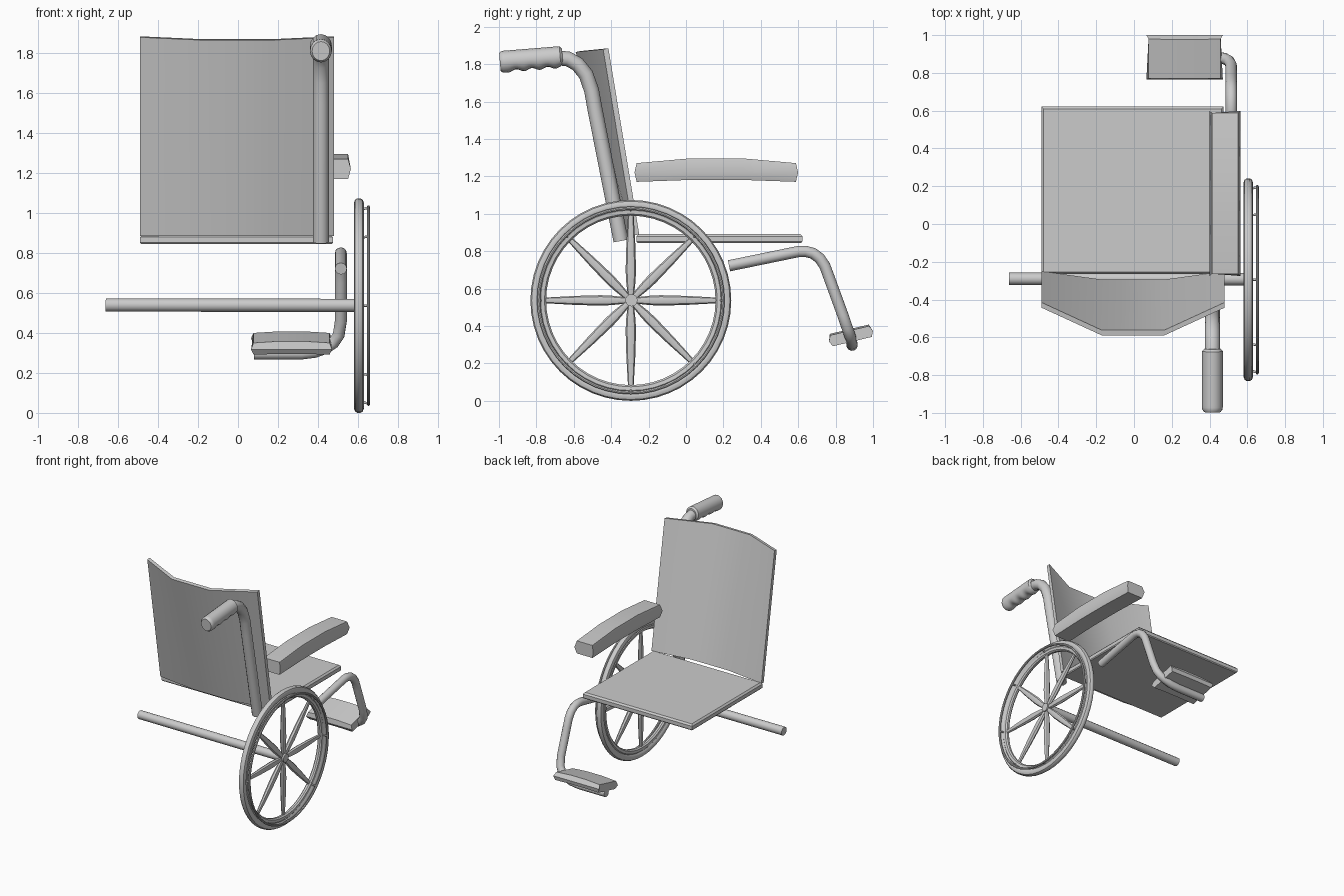
import bpy, bmesh
from math import sin, cos, pi, radians
from mathutils import Matrix, Vector

if "Cube" in bpy.data.objects:
    bpy.data.objects.remove(bpy.data.objects["Cube"])


def loft(name, rings, loop=False, matrix=Matrix(), angle=35):
    """Skin a list of equal-sized point rings; capped unless looped."""
    bm = bmesh.new()
    vr = [[bm.verts.new(matrix @ Vector(p)) for p in r] for r in rings]
    n = len(vr[0])
    for i in range(len(vr) if loop else len(vr) - 1):
        a, b = vr[i], vr[(i + 1) % len(vr)]
        for j in range(n):
            k = (j + 1) % n
            bm.faces.new((a[j], a[k], b[k], b[j]))
    if not loop:
        bm.faces.new(vr[0])
        bm.faces.new(vr[-1])
    bmesh.ops.recalc_face_normals(bm, faces=bm.faces)
    me = bpy.data.meshes.new(name)
    bm.to_mesh(me)
    bm.free()
    return finish(me, name, angle)


def finish(me, name, angle=35):
    ob = bpy.data.objects.new(name, me)
    bpy.context.collection.objects.link(ob)
    bpy.ops.object.select_all(action='DESELECT')
    ob.select_set(True)
    bpy.context.view_layer.objects.active = ob
    if ob.type == 'CURVE':
        bpy.ops.object.convert(target='MESH')
        ob = bpy.context.object
    bpy.ops.object.shade_smooth_by_angle(angle=radians(angle))
    return ob


def tube(name, pts, r):
    cu = bpy.data.curves.new(name, 'CURVE')
    cu.dimensions = '3D'
    cu.bevel_depth = r
    cu.bevel_resolution = 4
    cu.use_fill_caps = True
    sp = cu.splines.new('POLY')
    sp.points.add(len(pts) - 1)
    for p, co in zip(sp.points, pts):
        p.co = (*co, 1)
    return finish(cu, name)


def lathe(name, profile, centre, n=48):
    """Revolve a closed (radius, x) profile about the x axis."""
    rings = [[(x, r * cos(2 * pi * i / n), r * sin(2 * pi * i / n)) for r, x in profile]
             for i in range(n)]
    return loft(name, rings, True, Matrix.Translation(centre))


def pad(name, length, w, h, arch, matrix):
    """Faceted, slightly arched cushion lying along local x."""
    rings = []
    for t, up in ((-1, 0), (-.33, 1), (.33, 1), (1, 0)):
        x, top, bot = t * length / 2, h / 2 + up * arch, -h / 2 + up * arch * .4
        c, tip = w / 2 - .014, 0 if up else t * .012
        x0 = x - tip
        rings.append([(x0, -c, bot), (x, -w / 2, 0), (x0, -c, top),
                      (x0, c, top), (x, w / 2, 0), (x0, c, bot)])
    loft(name, rings, matrix=matrix)


# Seat with a softened edge
x0, x1, y0, y1 = -.49, .475, -.265, .622
loft("seat", [[(x0 + i, y0 + i, z), (x1 - i, y0 + i, z), (x1 - i, y1 - i, z), (x0 + i, y1 - i, z)]
              for z, i in ((.845, .006), (.852, 0), (.880, 0), (.893, .012))])

# Backrest: sling in three panels, bowed more at the top
loft("backrest", [[(x, -.25 - b * .3, .89), (x, -.415 - b, 1.885 - b * .1),
                   (x, -.443 - b, 1.880 - b * .1), (x, -.278 - b * .3, .885)]
                  for x, b in ((-.49, 0), (-.17, .147), (.16, .147), (.48, 0))])

# Back post
tube("back_post", [(.415, y, z) for y, z in
                   ((-.348, .855), (-.485, 1.55), (-.505, 1.66), (-.535, 1.745),
                    (-.58, 1.80), (-.63, 1.828), (-.70, 1.835))], .04)

# Hand grip with finger scallops underneath
a, b = Vector((.415, -.66, 1.838)), Vector((.415, -.995, 1.811))
rot = (b - a).to_track_quat('Z', 'Y')
side, up, ln = Vector((1, 0, 0)), Vector((0, -.08, 1)).normalized(), (b - a).length
rings = []
for i in range(27):
    t = i / 26
    r = .055 if 0 < i < 25 else (.042 if i == 0 else (.054 if i == 25 else .044))
    ring = []
    for j in range(16):
        ang = 2 * pi * j / 16
        dip = max(0, -sin(ang)) * .014 * (.5 + .5 * cos(2 * pi * 4 * t)) if t < .85 else 0
        ring.append(a.lerp(b, t) + side * (r * cos(ang)) + up * ((r + .004 - dip) * sin(ang)))
    rings.append(ring)
loft("hand_grip", rings, angle=40)

# Armrest
pad("armrest", .875, .165, .10, .025,
    Matrix.Translation((.4825, .162, 1.221)) @ Matrix.Rotation(pi / 2, 4, 'Z'))

# Leg support tube, turning under the foot plate
tube("leg_support", [(.515, .23, .722), (.515, .60, .798), (.515, .64, .799), (.515, .68, .788),
                     (.515, .715, .762), (.515, .742, .722), (.515, .765, .66),
                     (.515, .838, .46), (.504, .862, .39), (.478, .876, .35),
                     (.44, .884, .325), (.385, .887, .305), (.32, .888, .297),
                     (.08, .888, .297)], .03)

# Foot plate
pad("foot_plate", .405, .242, .060, .008,
    Matrix.Translation((.268, .882, .346)) @ Matrix.Rotation(radians(13.5), 4, 'X'))

# Wheel
C = Vector((.605, -.295, .537))
lathe("tyre", [(.537, -.008), (.530, -.019), (.515, -.025), (.498, -.022), (.484, -.012),
               (.484, .012), (.498, .022), (.515, .025), (.530, .019), (.537, .008)], C)
lathe("rim", [(.490, -.014), (.482, -.020), (.462, -.018), (.453, -.008),
              (.453, .008), (.462, .018), (.482, .020), (.490, .014)], C)
lathe("push_rim", [(.493 + .009 * cos(k * pi / 4), .048 + .008 * sin(k * pi / 4))
                   for k in range(8)], C)

# Tapered spokes and push rim stubs
for i in range(8):
    m = Matrix.Translation(C) @ Matrix.Rotation(i * pi / 4, 4, 'X')
    loft(f"spoke_{i + 1}", [[(.7 * r * cos(k * pi / 4), r * sin(k * pi / 4), d) for k in range(8)]
                            for d, r in ((.01, .015), (.10, .025), (.16, .028), (.30, .024),
                                         (.46, .015))], matrix=m)
    tube(f"push_rim_stub_{i + 1}", [m @ Vector((.01, 0, .480)), m @ Vector((.046, 0, .490))], .006)

# Axle
tube("axle", [(-.662, -.29, .54), (.628, -.292, .538)], .033)
